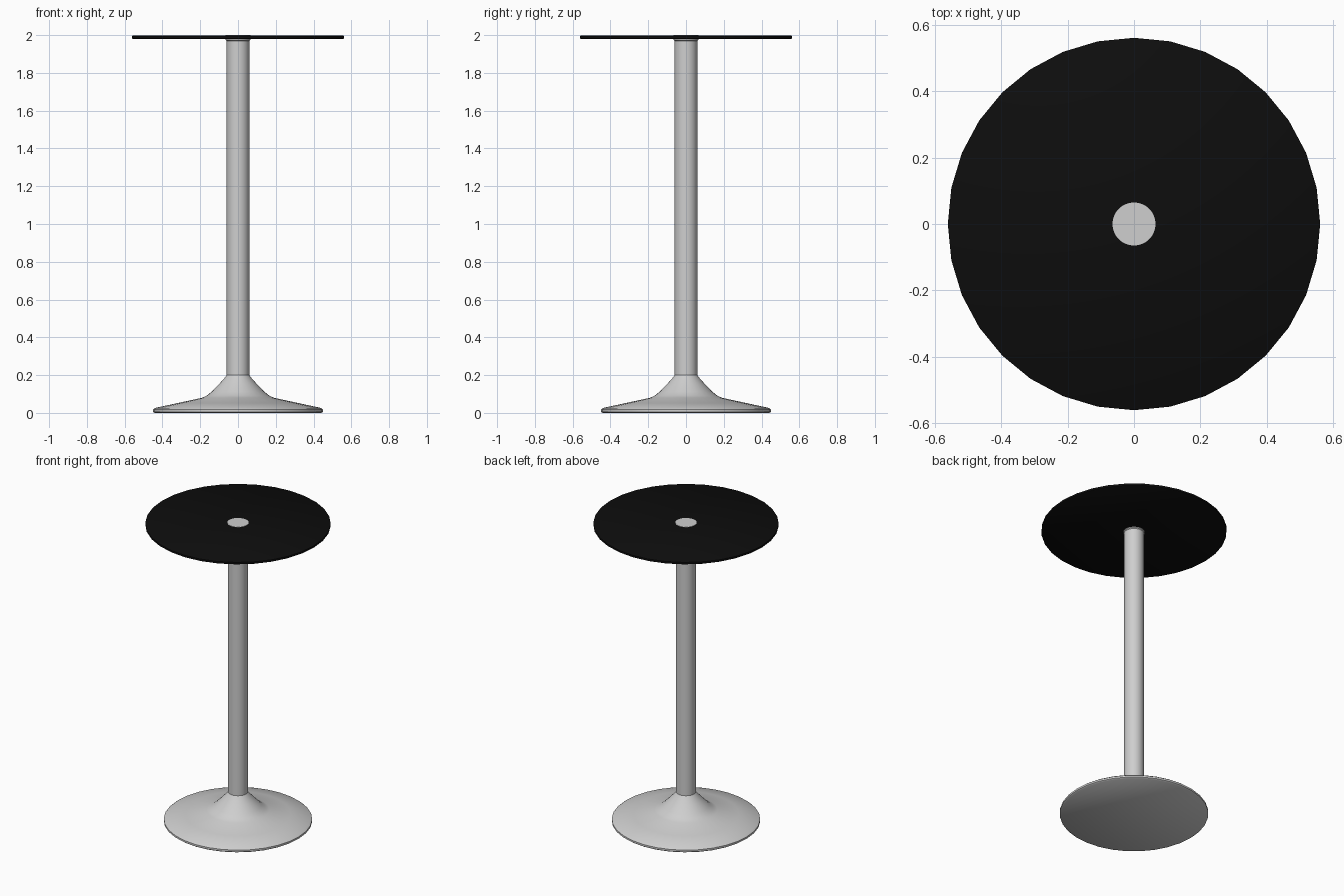
import bpy
import math

SEGMENTS = 32

if "Cube" in bpy.data.objects:
    bpy.data.objects.remove(bpy.data.objects["Cube"], do_unlink=True)


def make_material(name, value):
    colour = (value, value, value, 1)
    mat = bpy.data.materials.new(name)
    mat.use_nodes = True
    mat.diffuse_color = colour
    mat.node_tree.nodes["Principled BSDF"].inputs["Base Color"].default_value = colour
    return mat


def lathe(name, profile, mat):
    """Spin a (radius, height) profile around z and close both ends."""
    verts, faces = [], []
    for radius, z in profile:
        for i in range(SEGMENTS):
            a = math.tau * i / SEGMENTS
            verts.append((radius * math.cos(a), radius * math.sin(a), z))
    for row in range(len(profile) - 1):
        for i in range(SEGMENTS):
            j = (i + 1) % SEGMENTS
            low, high = row * SEGMENTS, (row + 1) * SEGMENTS
            faces.append((low + i, low + j, high + j, high + i))
    faces.append(tuple(reversed(range(SEGMENTS))))
    faces.append(tuple(range(len(verts) - SEGMENTS, len(verts))))
    mesh = bpy.data.meshes.new(name)
    mesh.from_pydata(verts, [], faces)
    mesh.materials.append(mat)
    obj = bpy.data.objects.new(name, mesh)
    bpy.context.collection.objects.link(obj)
    bpy.ops.object.select_all(action="DESELECT")
    obj.select_set(True)
    bpy.context.view_layer.objects.active = obj
    bpy.ops.object.shade_smooth_by_angle(angle=math.radians(40))
    return obj


metal = make_material("brushed metal", 0.62)
black = make_material("black laminate", 0.004)

# Flared pedestal foot with a rounded rim
lathe("base", [(0.442, 0), (0.45, 0.006), (0.45, 0.018), (0.44, 0.026),
               (0.32, 0.052), (0.19, 0.08), (0.165, 0.092), (0.14, 0.112),
               (0.10, 0.153), (0.075, 0.18), (0.06, 0.2)], metal)

# Column, running up through the tabletop to show as a flush disc
lathe("post", [(0.06, 0.19), (0.06, 1.97), (0.065, 1.975), (0.065, 2.0)], metal)

# Thin round tabletop
lathe("tabletop", [(0.558, 1.98), (0.562, 1.983), (0.562, 1.995),
                   (0.558, 1.998)], black)
